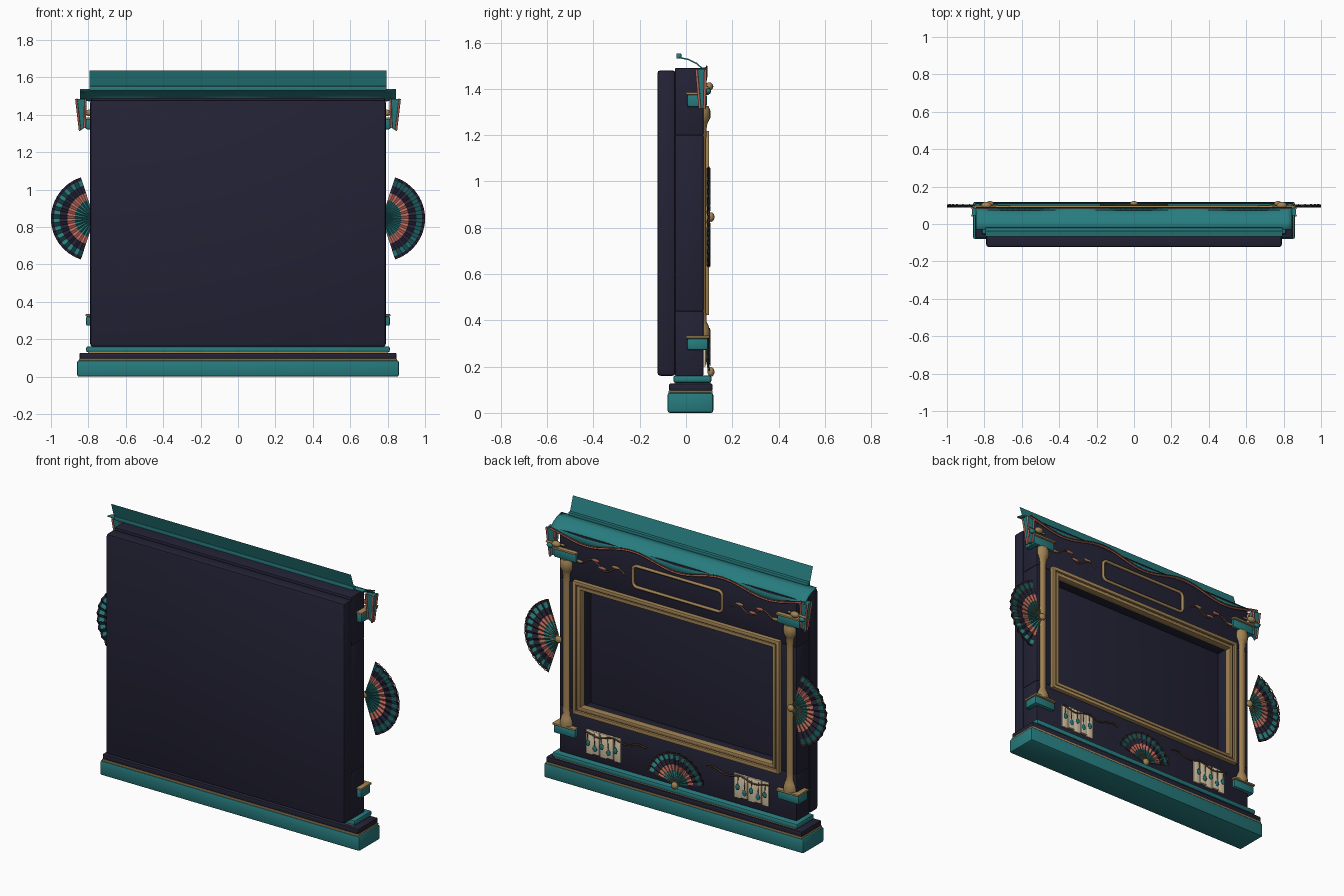
import bpy, bmesh, math
from mathutils import Vector

cube = bpy.data.objects.get("Cube")
if cube:
    bpy.data.objects.remove(cube, do_unlink=True)


def make_mat(name, r, g, b):
    m = bpy.data.materials.new(name)
    m.use_nodes = True
    m.diffuse_color = (r, g, b, 1)
    m.node_tree.nodes["Principled BSDF"].inputs["Base Color"].default_value = (r, g, b, 1)
    return m


TEAL = make_mat("teal", .02, .2, .21)
DEEP = make_mat("deep teal", .008, .075, .075)
NAVY = make_mat("navy", .017, .016, .036)
GOLD = make_mat("old gold", .36, .23, .09)
CORAL = make_mat("coral", .5, .14, .11)
CREAM = make_mat("cream", .75, .62, .42)
BRONZE = make_mat("bronze", .16, .08, .035)


def finish(name, bm, mats, smooth=False):
    me = bpy.data.meshes.new(name)
    bm.to_mesh(me)
    bm.free()
    ob = bpy.data.objects.new(name, me)
    bpy.context.collection.objects.link(ob)
    for m in mats:
        me.materials.append(m)
    if smooth:
        bpy.ops.object.select_all(action='DESELECT')
        ob.select_set(True)
        bpy.context.view_layer.objects.active = ob
        bpy.ops.object.shade_smooth_by_angle(angle=math.radians(40))
    return ob


def box(name, x, y, z, mat, bevel=0.006):
    """Bevelled box from (min, max) ranges."""
    bm = bmesh.new()
    bmesh.ops.create_cube(bm, size=1)
    for v in bm.verts:
        for k, (a, b) in enumerate((x, y, z)):
            v.co[k] = (a + b) / 2 + v.co[k] * (b - a)
    if bevel:
        bmesh.ops.bevel(bm, geom=bm.edges[:], offset=bevel, segments=2, affect='EDGES', profile=.5)
    return finish(name, bm, [mat], True)


def lathe(name, profile, cx, cy, mat, n=20):
    """Turned part from (radius, z) points."""
    bm = bmesh.new()
    rings = [[bm.verts.new((cx + r * math.cos(2 * math.pi * i / n), cy + r * math.sin(2 * math.pi * i / n), z))
              for i in range(n)] for r, z in profile]
    for a, b in zip(rings, rings[1:]):
        for i in range(n):
            bm.faces.new((a[i], a[(i + 1) % n], b[(i + 1) % n], b[i]))
    bm.faces.new(rings[0][::-1])
    bm.faces.new(rings[-1])
    return finish(name, bm, [mat], True)


def tubes(name, paths, radius, mat, cyclic=False):
    cu = bpy.data.curves.new(name, 'CURVE')
    cu.dimensions = '3D'
    cu.bevel_depth = radius
    cu.bevel_resolution = 1
    cu.use_fill_caps = True
    for pts in paths:
        sp = cu.splines.new('POLY')
        sp.points.add(len(pts) - 1)
        for p, co in zip(sp.points, pts):
            p.co = (*co, 1)
        sp.use_cyclic_u = cyclic
    cu.materials.append(mat)
    ob = bpy.data.objects.new(name, cu)
    bpy.context.collection.objects.link(ob)
    return ob


def ball(name, c, size, mat):
    bm = bmesh.new()
    bmesh.ops.create_uvsphere(bm, u_segments=14, v_segments=8, radius=1)
    for v in bm.verts:
        v.co = Vector(c) + Vector([a * s for a, s in zip(v.co, size)])
    return finish(name, bm, [mat], True)


def fan(name, cx, cz, R, aim, span, blades=24, y=.095):
    """Pleated fan with coloured rings, ribs, beaded rim and hub."""
    def at(r, a, dy=0):
        return (cx + R * r * math.cos(a), y + dy, cz + R * r * math.sin(a))
    rings = [.08, .45, .62, .8, .93, 1]
    ang = [aim + span * (2 * i / blades - 1) for i in range(blades + 1)]
    bm = bmesh.new()
    grid = [[bm.verts.new(at(r, a, .006 * r * (-1) ** i)) for r in rings] for i, a in enumerate(ang)]
    for i in range(blades):
        shades = [i % 2, 2, 3, i % 2, 3]
        for j in range(5):
            f = bm.faces.new((grid[i][j], grid[i][j + 1], grid[i + 1][j + 1], grid[i + 1][j]))
            f.material_index = shades[j]
    ob = finish(name, bm, [TEAL, DEEP, CORAL, NAVY])
    so = ob.modifiers.new("thickness", 'SOLIDIFY')
    so.thickness = .003
    so.offset = 0
    tubes(name + "_ribs", [[at(.05, a, .007), at(.97, a, .009)] for a in ang[::2]], .0017, GOLD)
    tubes(name + "_rim", [[at(.97 + .025 * (i % 2), a, .007) for i, a in enumerate(ang)]], .0025, BRONZE)
    ball(name + "_hub", (cx, y + .013, cz), (.021, .015, .021), GOLD)


# stepped base
box("plinth", (-.86, .86), (-.08, .118), (0, .087), TEAL, .01)
box("plinth_gold_line", (-.85, .85), (-.075, .115), (.085, .096), GOLD, .002)
box("plinth_navy_step", (-.847, .847), (-.073, .114), (.095, .127), NAVY)
box("plinth_gold_bead", (-.8, .8), (-.05, .105), (.125, .132), GOLD, .002)
box("plinth_top_step", (-.812, .812), (-.055, .11), (.13, .162), TEAL, .01)

# cabinet: closed panel and a surround with an opening
box("closed_panel", (-.79, .79), (-.124, -.045), (.16, 1.48), NAVY, .014)
box("surround_top", (-.785, .785), (-.047, .075), (1.2, 1.49), NAVY, .004)
box("surround_bottom", (-.785, .785), (-.047, .075), (.16, .44), NAVY, .004)
for s, side in ((1, "left"), (-1, "right")):
    box("surround_" + side, tuple(sorted((s * .66, s * .785))), (-.047, .075), (.44, 1.2), NAVY, .004)


def frame(name, hx, z0, z1, w, y0, y1, mat):
    for s, side in ((1, "left"), (-1, "right")):
        box(name + "_" + side, tuple(sorted((s * (hx - w), s * hx))), (y0, y1), (z0, z1), mat, .004)
    box(name + "_bottom", (-hx, hx), (y0, y1), (z0, z0 + w), mat, .004)
    box(name + "_top", (-hx, hx), (y0, y1), (z1 - w, z1), mat, .004)


frame("opening_outer_frame", .685, .422, 1.218, .022, .07, .1, GOLD)
frame("opening_groove", .666, .44, 1.2, .012, .06, .088, BRONZE)
frame("opening_inner_frame", .656, .45, 1.19, .02, .05, .094, GOLD)

# rounded plaque on the frieze
plaque = []
for k, (sx, sz) in enumerate(((1, 1), (-1, 1), (-1, -1), (1, -1))):
    for j in range(5):
        a = (k + j / 4) * math.pi / 2
        plaque.append((sx * .27 + .025 * math.cos(a), .08, 1.345 + sz * .038 + .025 * math.sin(a)))
tubes("frieze_plaque_rim", [plaque], .009, GOLD, True)

# canopy with a scalloped lower edge
hem = lambda x: 1.465 + .025 * math.cos(2 * math.pi * x / .6 + math.pi)
N = 56
xs = [.845 * (2 * i / N - 1) for i in range(N + 1)]
bm = bmesh.new()
rows = []
for x in xs:
    prof = [(-.03, 1.535), (.01, 1.527), (.045, 1.51), (.068, 1.49), (.084, hem(x))]
    rows.append([bm.verts.new((x, y, z)) for y, z in prof])
for a, b in zip(rows, rows[1:]):
    for j in range(4):
        bm.faces.new((a[j], b[j], b[j + 1], a[j + 1]))
canopy = finish("canopy", bm, [TEAL], True)
so = canopy.modifiers.new("thickness", 'SOLIDIFY')
so.thickness = .006
so.offset = 0
tubes("canopy_hem", [[(x, .086, hem(x)) for x in xs]], .0055, CORAL)
tubes("canopy_hem_cord", [[(x, .089, hem(x) + .009) for x in xs]], .003, BRONZE)
box("canopy_ridge", (-.795, .795), (-.042, -.02), (1.53, 1.553), TEAL, .003)
bm = bmesh.new()
bm.faces.new([bm.verts.new(c) for c in ((-.795, -.036, 1.545), (.795, -.036, 1.545),
                                        (.795, -.066, 1.636), (-.795, -.066, 1.636))])
finish("ridge_board", bm, [TEAL])

for s, side in ((1, "left"), (-1, "right")):
    cx, cy = s * .74, .062
    # column with blocks and turned ends
    box(side + "_column_foot", (cx - .072, cx + .072), (.005, .095), (.272, .322), TEAL, .008)
    box(side + "_column_foot_plate", (cx - .075, cx + .075), (0, .102), (.322, .334), GOLD, .003)
    lathe(side + "_column", [(.042, .33), (.042, .355), (.036, .375), (.027, .395), (.025, .44), (.025, 1.18),
                             (.028, 1.24), (.033, 1.255), (.043, 1.275), (.043, 1.305), (.036, 1.325)], cx, cy, GOLD)
    box(side + "_column_cap", (cx - .075, cx + .075), (.005, .09), (1.322, 1.376), TEAL, .008)
    box(side + "_column_cap_plate", (cx - .078, cx + .078), (0, .1), (1.374, 1.386), GOLD, .003)

    # hanging corner drape with trim and bosses
    bm = bmesh.new()
    top = [(.815, .045, 1.485), (.815, .085, 1.485), (.865, .085, 1.485), (.865, .045, 1.485)]
    low = [(.82, .06, 1.33), (.82, .08, 1.33), (.845, .08, 1.315), (.845, .06, 1.315)]
    t = [bm.verts.new((s * x, y, z)) for x, y, z in top]
    b = [bm.verts.new((s * x, y, z)) for x, y, z in low]
    for i in range(4):
        bm.faces.new((t[i], t[(i + 1) % 4], b[(i + 1) % 4], b[i]))
    bm.faces.new(t)
    bm.faces.new(b)
    bmesh.ops.recalc_face_normals(bm, faces=bm.faces[:])
    finish(side + "_corner_drape", bm, [TEAL])
    tubes(side + "_drape_trim", [[(s * x, y, z) for x, y, z in (top[k], low[k])] for k in range(4)], .006, CORAL)
    tubes(side + "_drape_rod", [[(s * .74, .09, 1.41), (s * .862, .09, 1.405)]], .007, GOLD)
    ball(side + "_drape_boss", (s * .79, .1, 1.41), (.028, .018, .018), GOLD)
    ball(side + "_drape_jewel", (s * .835, .095, 1.39), (.02, .014, .014), TEAL)

    # side fan
    fan(side + "_fan", s * .77, .846, .23, 0 if s > 0 else math.pi, math.radians(72))

    # frieze vine with leaves
    vine = [(s * (.35 + .36 * i / 24), .079, 1.335 + .022 * math.sin(i * .55) + .0008 * i) for i in range(25)]
    tubes(side + "_vine", [vine], .0045, BRONZE)
    for k in (4, 10, 13, 20):
        x, y, z = vine[k]
        ball(side + "_vine_leaf", (x, y, z + .006), (.026, .005, .009), CORAL if k in (10, 13) else GOLD)

    # pleated cream cloth under a branch
    for k in range(5):
        x = s * .49 + (k - 2) * .046
        box(side + "_cloth_strip", (x - .022, x + .022), (.074, .084 + .004 * (k % 2)),
            (.2 + .008 * (k % 2), .345), CREAM, .002)
    branch = [(s * (.2 + .41 * i / 16), .092, .34 + .01 * math.sin(i * .9) - .001 * i) for i in range(17)]
    tubes(side + "_branch", [branch], .0045, BRONZE)
    stems = [[(s * (.41 + .045 * k), .092, .335), (s * (.405 + .045 * k), .092, .27 - .025 * (k % 2))] for k in range(5)]
    tubes(side + "_stems", stems, .002, BRONZE)
    for st in stems:
        ball(side + "_stem_leaf", st[1], (.014, .004, .018), TEAL)

# centre fan
fan("centre_fan", 0, .177, .19, math.pi / 2, math.radians(76))
